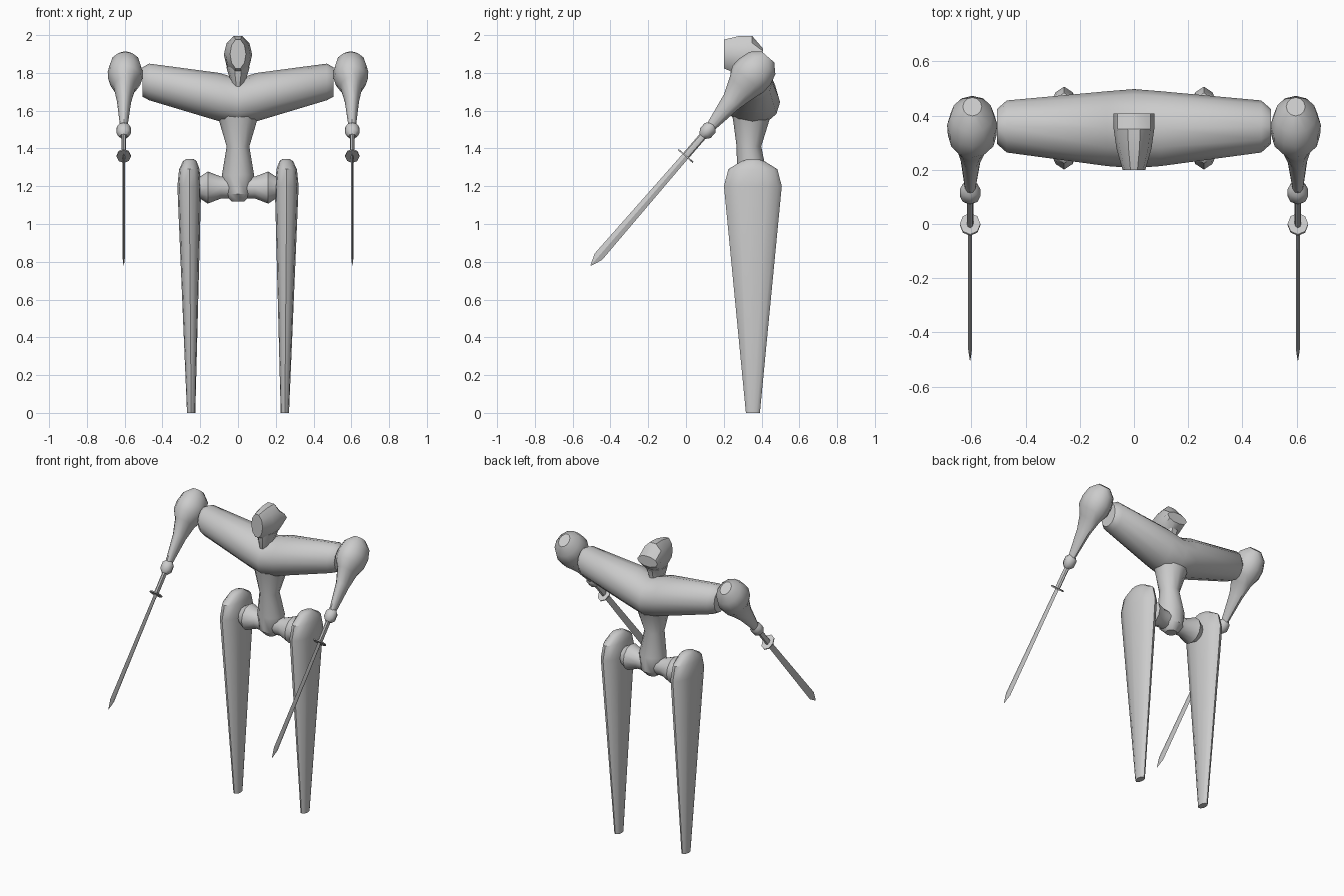
import bpy, bmesh, math
from mathutils import Vector

if "Cube" in bpy.data.objects:
    bpy.data.objects.remove(bpy.data.objects["Cube"])

grey = bpy.data.materials.new("plain grey")
grey.diffuse_color = (0.6, 0.6, 0.6, 1)
grey.use_nodes = True
grey.node_tree.nodes["Principled BSDF"].inputs["Base Color"].default_value = grey.diffuse_color

X, Y, Z = Vector((1, 0, 0)), Vector((0, 1, 0)), Vector((0, 0, 1))


def loft(name, sections, u, v, n=12, angle=40):
    """Skin elliptical sections (centre, radius along u, radius along v)."""
    bm = bmesh.new()
    rings = []
    for c, ru, rv in sections:
        ring = []
        for i in range(n):
            a = 2 * math.pi * i / n
            ring.append(bm.verts.new(Vector(c) + u * ru * math.cos(a) + v * rv * math.sin(a)))
        rings.append(ring)
    for a, b in zip(rings, rings[1:]):
        for i in range(n):
            j = (i + 1) % n
            bm.faces.new((a[i], a[j], b[j], b[i]))
    bm.faces.new(rings[0])
    bm.faces.new(rings[-1])
    bmesh.ops.recalc_face_normals(bm, faces=bm.faces)
    me = bpy.data.meshes.new(name)
    bm.to_mesh(me)
    bm.free()
    me.materials.append(grey)
    ob = bpy.data.objects.new(name, me)
    bpy.context.collection.objects.link(ob)
    bpy.ops.object.select_all(action='DESELECT')
    ob.select_set(True)
    bpy.context.view_layer.objects.active = ob
    bpy.ops.object.shade_smooth_by_angle(angle=math.radians(angle))
    return ob


# Head: flat face at the front, blunt back
loft("head", [((0, .20, 1.90), .042, .08), ((0, .28, 1.893), .065, .107),
              ((0, .35, 1.897), .075, .104), ((0, .408, 1.895), .075, .035)], X, Z, 10)
loft("neck", [((0, .33, 1.66), .03, .05), ((0, .30, 1.74), .034, .06),
              ((0, .31, 1.83), .062, .08)], X, Y, 10)

# Shoulder beam: raised ends, deep middle
beam = [(.505, .36, 1.752, .065, .078), (.47, .36, 1.752, .096, .097),
        (.10, .352, 1.672, .138, .128), (0, .352, 1.645, .146, .125)]
beam = [(-x, *r) for x, *r in beam] + [(x, *r) for x, *r in beam[-2::-1]]
loft("shoulder_beam", [((x, y, z), ry, rz) for x, y, z, ry, rz in beam], Y, Z)

# Torso and pelvis
loft("torso", [((0, .352, 1.66), .13, .125), ((0, .345, 1.545), .10, .095),
               ((0, .333, 1.41), .06, .065), ((0, .35, 1.26), .085, .08),
               ((0, .35, 1.16), .075, .075), ((0, .35, 1.12), .035, .035)], X, Y)

# Arm direction, pointing forward and down
D = Vector((0, -.655, -.756))
W = Vector((0, .756, -.655))

for side, s in (("left", 1), ("right", -1)):
    # Hip joint
    loft(side + "_hip", [((s * x, .35, 1.193), r, r) for x, r in
                         ((0, .06), (.09, .058), (.16, .085), (.195, .062), (.23, .05))], Y, Z)
    # Tapered leg
    loft(side + "_leg", [((s * x, .354, z), rx, ry) for x, z, rx, ry in
                         ((.248, 0, .022, .037), (.258, 1.2, .063, .153),
                          (.258, 1.29, .054, .13), (.255, 1.333, .036, .06),
                          (.255, 1.345, .018, .025))], X, Y)

    def at(t, x=.605, w=0):
        return Vector((s * x, .115, 1.495)) + D * t + W * w

    # Shoulder ball running into the tapered arm
    loft(side + "_arm", [(at(t, x, w), rx, rw) for t, x, w, rx, rw in
                         ((-.503, .597, -.015, .035, .045), (-.46, .597, -.015, .078, .09),
                          (-.40, .597, -.015, .093, .108), (-.345, .597, -.018, .09, .108),
                          (-.29, .60, -.012, .058, .085), (-.20, .603, -.005, .038, .055),
                          (0, .605, 0, .017, .022))], X, W)
    # Hand
    loft(side + "_hand", [(at(t), r, r) for t, r in
                          ((-.042, .02), (-.02, .038), (.02, .038), (.042, .02))], X, W, 8)
    # Sword
    loft(side + "_grip", [(at(.03), .012, .02), (at(.18), .012, .02)], X, W, 8)
    loft(side + "_guard", [(at(.174), .038, .052), (at(.182), .038, .052)], X, W, 8)
    loft(side + "_blade", [(at(.18), .007, .019), (at(.885), .007, .026),
                           (at(.945), .001, .002)], X, W, 4, 20)
